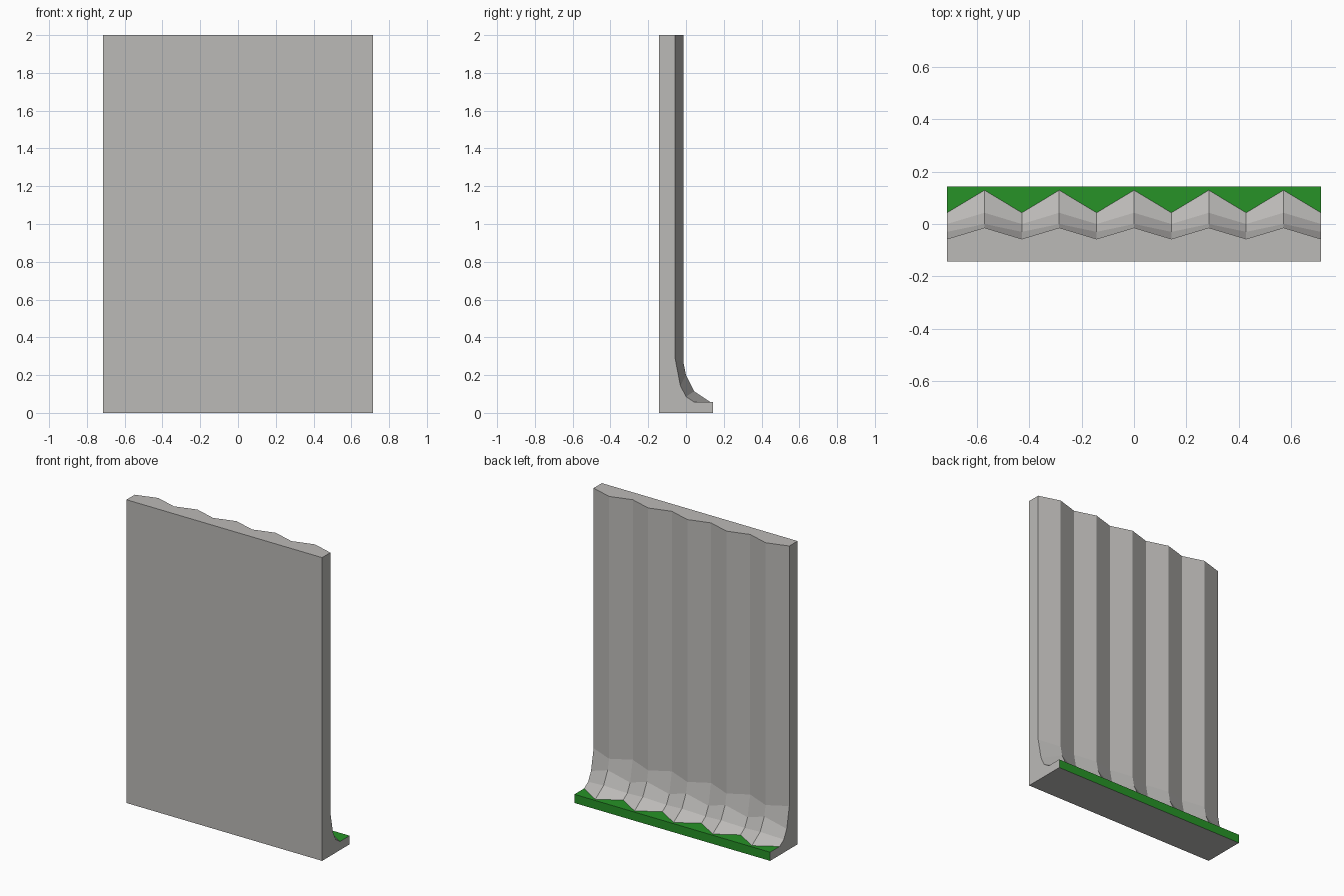
import bpy, bmesh

if "Cube" in bpy.data.objects:
    bpy.data.objects.remove(bpy.data.objects["Cube"])

HALF_W, HALF_D, HEIGHT, LEDGE = 0.714, 0.143, 2.0, 0.057
COLUMNS = 11

# Fluted back profiles (y, z), running from the wall top down to the ledge
VALLEY = [(-0.057, HEIGHT), (-0.057, 0.285), (-0.03, 0.145), (0.0, 0.086), (0.043, LEDGE)]
RIDGE = [(-0.014, HEIGHT), (-0.014, 0.27), (0.0, 0.2), (0.043, 0.115), (0.129, LEDGE)]


def section(flute):
    """Closed cross-section: front base, front top, flute, ledge edge, back base."""
    return [(-HALF_D, 0), (-HALF_D, HEIGHT)] + flute + [(HALF_D, LEDGE), (HALF_D, 0)]


def material(name, color):
    mat = bpy.data.materials.new(name)
    mat.diffuse_color = color
    mat.use_nodes = True
    mat.node_tree.nodes["Principled BSDF"].inputs["Base Color"].default_value = mat.diffuse_color
    return mat


# Loft alternating valley and ridge sections along x
bm = bmesh.new()
rings = []
for i in range(COLUMNS):
    x = -HALF_W + 2 * HALF_W * i / (COLUMNS - 1)
    rings.append([bm.verts.new((x, y, z)) for y, z in section(RIDGE if i % 2 else VALLEY)])

n = len(rings[0])
for a, b in zip(rings, rings[1:]):
    for k in range(n):
        m = (k + 1) % n
        face = bm.faces.new((a[k], a[m], b[m], b[k]))
        # Ledge top and its back edge are green
        face.material_index = 1 if k in (n - 3, n - 2) else 0

# Flat end caps
bm.faces.new(rings[0])
bm.faces.new(rings[-1])
bmesh.ops.recalc_face_normals(bm, faces=bm.faces)

mesh = bpy.data.meshes.new("fluted_wall")
bm.to_mesh(mesh)
bm.free()
mesh.materials.append(material("warm_grey", (0.50, 0.49, 0.475, 1)))
mesh.materials.append(material("green", (0.02, 0.29, 0.02, 1)))
bpy.context.collection.objects.link(bpy.data.objects.new("fluted_wall", mesh))
